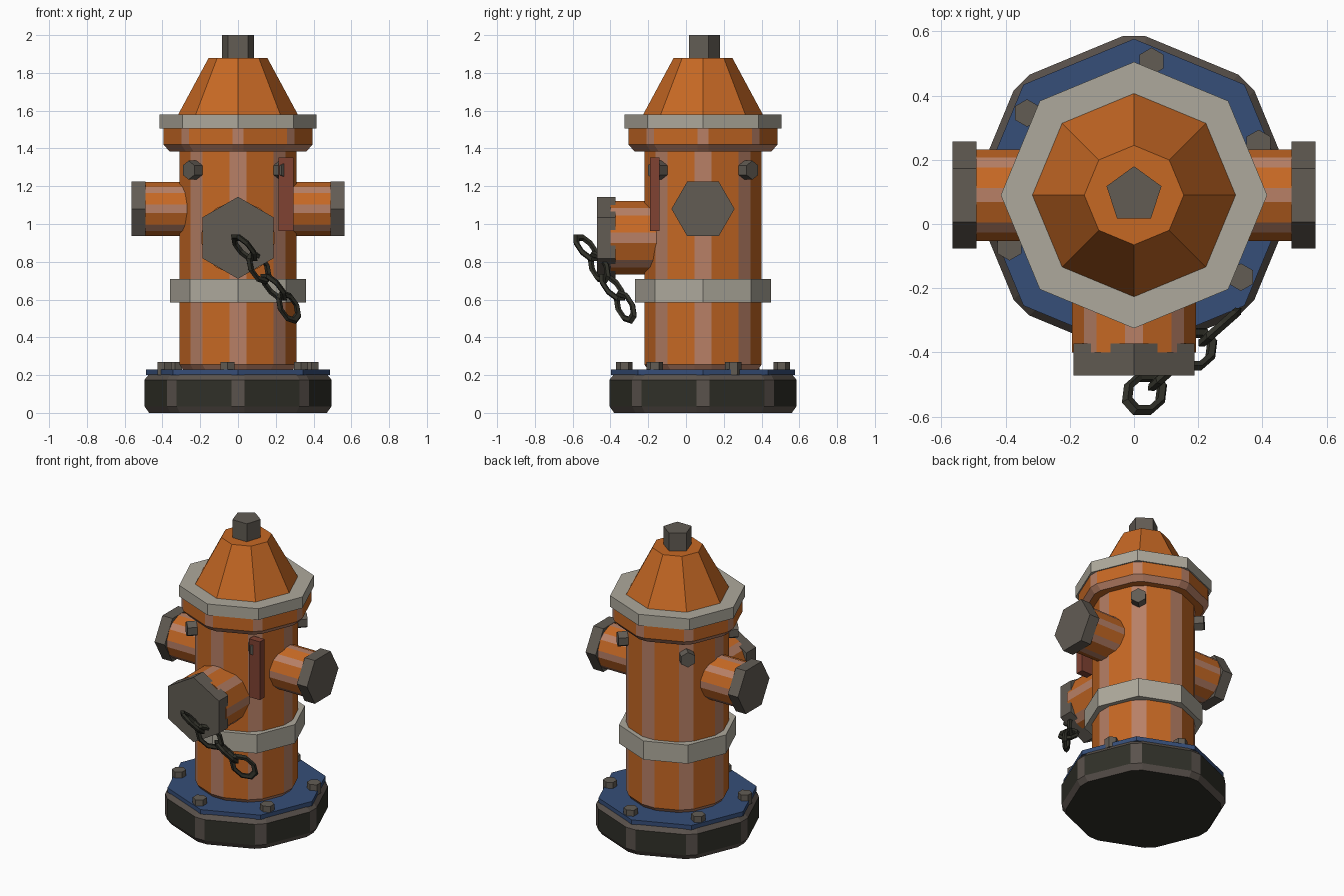
import bpy, bmesh
from math import cos, sin, pi, radians
from mathutils import Matrix, Vector

cube = bpy.data.objects.get("Cube")
if cube:
    bpy.data.objects.remove(cube, do_unlink=True)

CY = 0.09  # the barrel stands a little behind the centre


def material(name, *srgb):
    mat = bpy.data.materials.new(name)
    color = [((c / 255 + 0.055) / 1.055) ** 2.4 for c in srgb] + [1]
    mat.diffuse_color = color
    mat.use_nodes = True
    node = next(n for n in mat.node_tree.nodes if n.type == 'BSDF_PRINCIPLED')
    node.inputs["Base Color"].default_value = color
    return mat


orange = material("orange_paint", 198, 104, 36)
worn_orange = material("worn_orange", 184, 128, 102)
band_grey = material("band_grey", 174, 169, 156)
metal = material("cap_metal", 98, 92, 84)
blue = material("blue_plate", 54, 78, 120)
iron = material("dark_iron", 48, 48, 40)
worn_iron = material("worn_iron", 90, 82, 76)
red = material("rust_red", 128, 66, 50)


def finish(name, bm, mats):
    bmesh.ops.recalc_face_normals(bm, faces=bm.faces)
    mesh = bpy.data.meshes.new(name)
    bm.to_mesh(mesh)
    bm.free()
    for mat in mats:
        mesh.materials.append(mat)
    obj = bpy.data.objects.new(name, mesh)
    bpy.context.collection.objects.link(obj)
    return obj


def turned(name, profile, sides, mats, start=0, cut=0, worn_rows=(), matrix=None):
    """Stack polygon rings (radius, height); cut trims each corner to a worn strip."""
    bm = bmesh.new()
    rings = []
    for r, z in profile:
        ring = []
        for i in range(sides):
            def corner(k):
                a = start + 2 * pi * k / sides
                return Vector((r * cos(a), r * sin(a), z))
            here = corner(i)
            if cut:
                for k in (i - 1, i + 1):
                    step = (corner(k) - here).normalized() * cut
                    ring.append(bm.verts.new(here + step))
            else:
                ring.append(bm.verts.new(here))
        rings.append(ring)
    n = len(rings[0])
    for row in range(len(rings) - 1):
        low, high = rings[row], rings[row + 1]
        for i in range(n):
            j = (i + 1) % n
            face = bm.faces.new((low[i], low[j], high[j], high[i]))
            face.material_index = int(row in worn_rows or (cut > 0 and i % 2 == 0))
    bm.faces.new(rings[0][::-1])
    bm.faces.new(rings[-1])
    bm.transform(matrix or Matrix.Translation((0, CY, 0)))
    return finish(name, bm, mats)


painted = (orange, worn_orange)

# Foot, plate and plate bolts
turned("base", [(0.485, 0), (0.51, 0.035), (0.51, 0.175), (0.485, 0.205)], 8,
       (iron, worn_iron), cut=0.038, worn_rows=(0, 2))
turned("base_plate", [(0.487, 0.2), (0.487, 0.23)], 8, (blue,))
for i in range(6):
    a = radians(22.5 + 60 * i)
    spot = Matrix.Translation((0.42 * cos(a), CY + 0.42 * sin(a), 0))
    turned(f"plate_bolt_{i + 1}", [(0.043, 0.2), (0.043, 0.27)], 6, (metal,),
           start=pi / 2, matrix=spot)

# Barrel, collar, bands, bonnet and top nut
turned("barrel", [(0.31, 0.23), (0.329, 0.255), (0.329, 1.42)], 8, painted,
       cut=0.049, worn_rows=(0,))
turned("lower_band", [(0.36, 0.585), (0.36, 0.71)], 8, (band_grey,))
turned("collar", [(0.375, 1.385), (0.407, 1.42), (0.407, 1.51)], 8, painted,
       cut=0.032, worn_rows=(0,))
turned("upper_band", [(0.415, 1.505), (0.415, 1.58)], 8, (band_grey,))
turned("bonnet", [(0.322, 1.57), (0.155, 1.88)], 8, (orange,))
turned("top_nut", [(0.09, 1.86), (0.09, 2.0)], 5, (metal,), start=pi / 2)

# Side outlets with hexagonal caps
for side, s in (("left", 1), ("right", -1)):
    m = Matrix.Translation((0, CY, 1.08)) @ Matrix.Rotation(s * pi / 2, 4, 'Y')
    turned(f"{side}_outlet", [(0.152, 0.2), (0.152, 0.5)], 8, painted,
           cut=0.024, matrix=m)
    turned(f"{side}_cap", [(0.167, 0.49), (0.167, 0.565)], 6, (metal,),
           start=pi / 2, matrix=m)

# Front outlet with large cap
m = Matrix.Translation((0, 0, 0.927)) @ Matrix.Rotation(pi / 2, 4, 'X')
turned("front_outlet", [(0.205, 0.0), (0.205, 0.4)], 8, painted, cut=0.03, matrix=m)
turned("front_cap", [(0.217, 0.372), (0.217, 0.472)], 6, (metal,),
       start=pi / 2, matrix=m)

# Four bolts around the barrel
for i in range(4):
    m = (Matrix.Translation((0, CY, 1.285))
         @ Matrix.Rotation(radians(45 + 90 * i), 4, 'Z')
         @ Matrix.Rotation(pi / 2, 4, 'Y'))
    turned(f"barrel_bolt_{i + 1}", [(0.05, 0.28), (0.05, 0.37)], 6, (metal,), matrix=m)

# Upright handle bar
bm = bmesh.new()
bmesh.ops.create_cube(bm, size=1, matrix=Matrix.Translation((0.255, -0.165, 1.158))
                      @ Matrix.Diagonal((0.08, 0.05, 0.39, 1)))
finish("handle_bar", bm, (red,))

# Chain hanging off the front cap, each link turned a quarter from the last
top, end = Vector((-0.02, -0.575, 0.945)), Vector((0.32, -0.275, 0.49))
along = (end - top).normalized()
flat = along.cross(Vector((0, 0, 1))).normalized()
upright = along.cross(flat)
for i in range(4):
    wide, normal = (flat, upright) if i % 2 == 0 else (upright, -flat)
    centre = top.lerp(end, 0.155 + 0.23 * i)
    bm = bmesh.new()
    rings = []
    for k in range(8):
        a = pi / 8 + k * pi / 4
        ring = []
        for t in range(5):
            b = 2 * pi * t / 5
            r = 0.053 + 0.015 * cos(b)
            ring.append(bm.verts.new(centre + wide * r * cos(a)
                                     + along * r * 1.6 * sin(a)
                                     + normal * 0.015 * sin(b)))
        rings.append(ring)
    for k in range(8):
        p, q = rings[k], rings[(k + 1) % 8]
        for t in range(5):
            u = (t + 1) % 5
            bm.faces.new((p[t], q[t], q[u], p[u]))
    finish(f"chain_link_{i + 1}", bm, (iron,))
